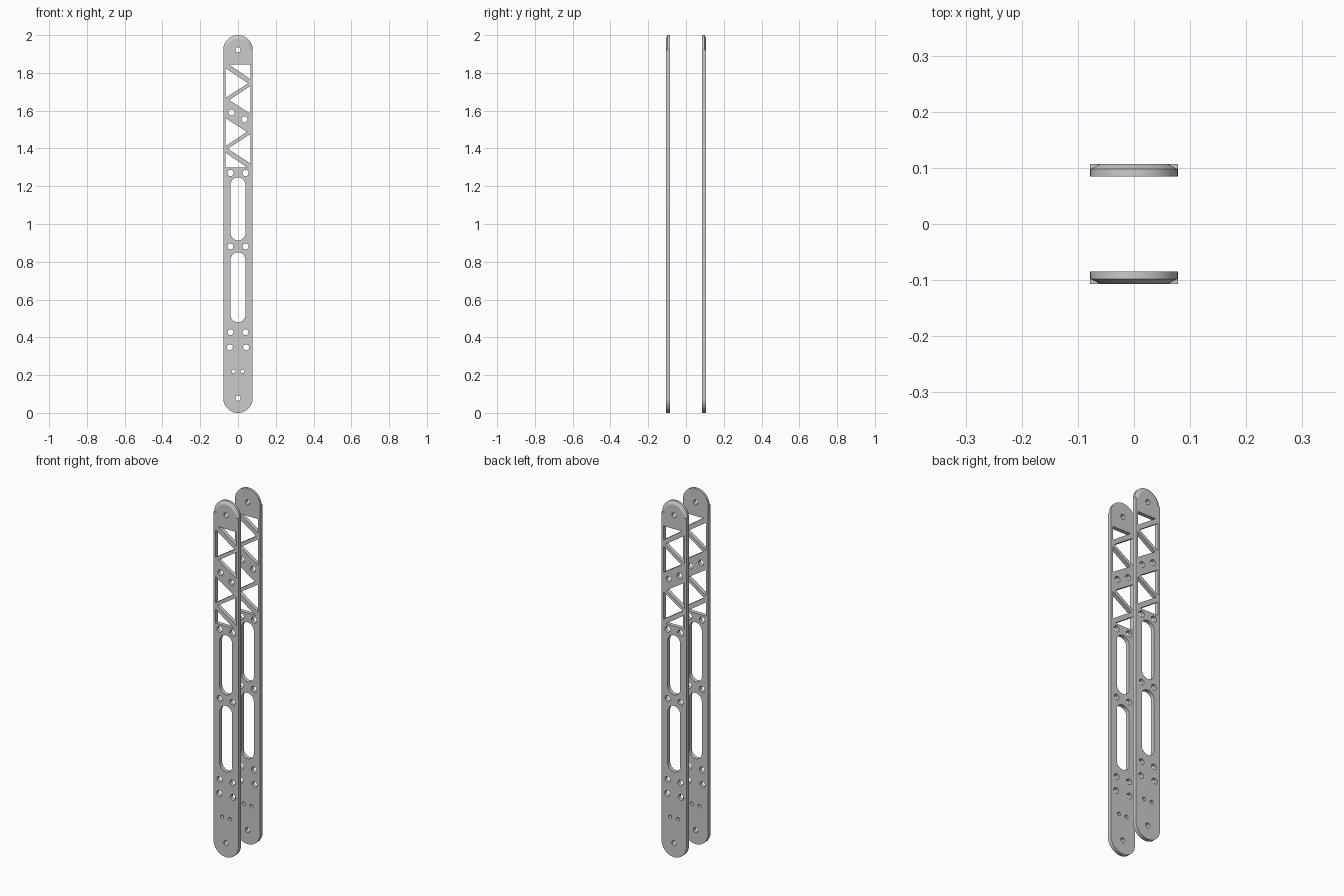
import bpy, bmesh
from math import sin, cos, pi

if "Cube" in bpy.data.objects:
    bpy.data.objects.remove(bpy.data.objects["Cube"])

W = 0.078                    # half width = end radius
TOP = 2 - W                  # centre of the top round end
Y_OUT, Y_IN = 0.107, 0.085   # outer and inner plate faces


def arc(cx, cz, r, a0, a1, n):
    return [(cx + r * cos(a0 + (a1 - a0) * i / n), cz + r * sin(a0 + (a1 - a0) * i / n))
            for i in range(n + 1)]


def stadium(r, z0, z1, n=24):
    return arc(0, z1 - r, r, 0, pi, n) + arc(0, z0 + r, r, pi, 2 * pi, n)


def circle(x, z, r):
    return arc(x, z, r, 0, 2 * pi, 24)[:-1]


def prism(bm, pts, y0, y1):
    a = [bm.verts.new((x, y0, z)) for x, z in pts]
    b = [bm.verts.new((x, y1, z)) for x, z in pts]
    bm.faces.new(a)
    bm.faces.new(b[::-1])
    for i in range(len(pts)):
        j = (i + 1) % len(pts)
        bm.faces.new((a[j], a[i], b[i], b[j]))


def wedge(bm, side, n=40):
    # half ring that chamfers the outer rim of the top end
    prof = [(0.056, 0.109), (0.082, 0.096), (0.082, 0.109)]
    rings = [[bm.verts.new((r * cos(pi * i / n), side * y, TOP + r * sin(pi * i / n)))
              for r, y in prof] for i in range(n + 1)]
    for p, q in zip(rings, rings[1:]):
        for k in range(3):
            m = (k + 1) % 3
            bm.faces.new((p[k], p[m], q[m], q[k]))
    bm.faces.new(rings[0])
    bm.faces.new(rings[-1])


def finish(bm, name):
    bmesh.ops.recalc_face_normals(bm, faces=bm.faces)
    me = bpy.data.meshes.new(name)
    bm.to_mesh(me)
    bm.free()
    ob = bpy.data.objects.new(name, me)
    bpy.context.collection.objects.link(ob)
    return ob


# openings: end holes, long slots, paired bolt holes
openings = [circle(0, W, 0.014), circle(0, TOP, 0.014),
            stadium(0.039, 0.48, 0.85), stadium(0.039, 0.913, 1.247)]
for x, z, r in [(0.024, 0.22, 0.010), (0.043, 0.347, 0.016), (0.040, 0.427, 0.016),
                (0.040, 0.881, 0.016), (0.040, 1.27, 0.017)]:
    openings += [circle(x, z, r), circle(-x, z, r)]

# truss openings: three triangles, repeated by a half turn about the truss centre
ZC = 1.572
triangles = [[(-0.049, 0.273), (0.065, 0.273), (0.065, 0.195)],
             [(-0.065, 0.252), (-0.065, 0.096), (0.054, 0.173)],
             [(0.065, 0.159), (-0.047, 0.084), (0.065, 0.012)]]
for s in (1, -1):
    openings += [[(s * x, ZC + s * z) for x, z in t] for t in triangles]
    openings.append(circle(-s * 0.034, ZC + s * 0.018, 0.016))


def build_plate(name, side):
    bm = bmesh.new()
    prism(bm, stadium(W, 0, 2, 40), side * Y_OUT, side * Y_IN)
    plate = finish(bm, name)
    bm = bmesh.new()
    for pts in openings:
        prism(bm, pts, side * 0.12, side * 0.07)
    wedge(bm, side)
    cutter = finish(bm, name + "_cutter")
    cutter.hide_render = True
    mod = plate.modifiers.new("cut", 'BOOLEAN')
    mod.operation, mod.solver, mod.object = 'DIFFERENCE', 'EXACT', cutter
    bpy.ops.object.select_all(action='DESELECT')
    bpy.context.view_layer.objects.active = plate
    plate.select_set(True)
    bpy.ops.object.modifier_apply(modifier="cut")
    bpy.data.objects.remove(cutter)
    bpy.ops.object.shade_smooth_by_angle(angle=0.4)


build_plate("front_plate", -1)
build_plate("back_plate", 1)
